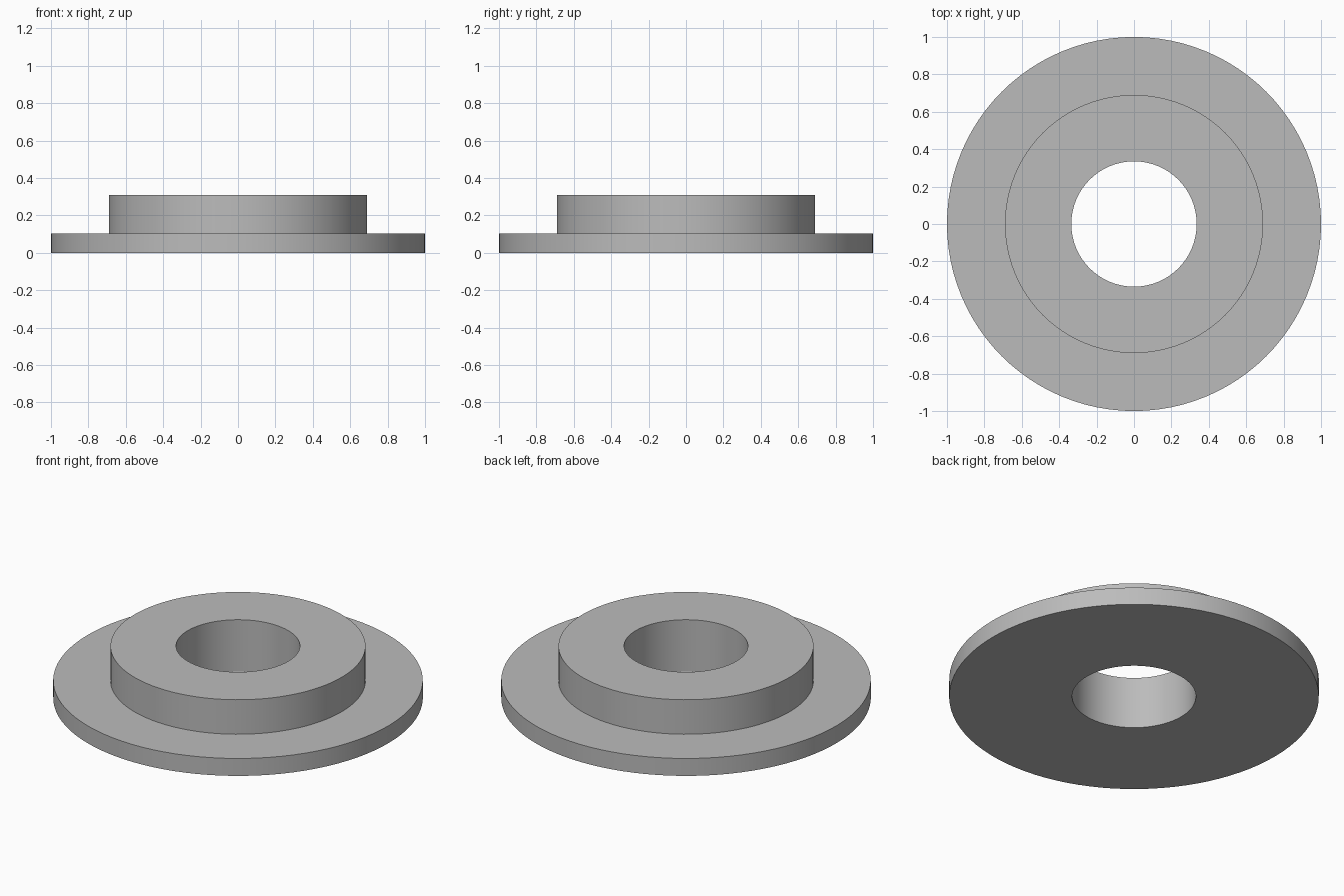
import bpy
import bmesh
import math

SEGMENTS = 96

cube = bpy.data.objects.get("Cube")
if cube:
    bpy.data.objects.remove(cube, do_unlink=True)

# Plain grey material
grey = bpy.data.materials.new("grey")
grey.use_nodes = True
colour = (0.5, 0.5, 0.5, 1.0)
grey.diffuse_color = colour
grey.node_tree.nodes["Principled BSDF"].inputs["Base Color"].default_value = colour


def lathe(name, profile):
    """Revolve a closed (radius, height) profile around the z axis."""
    bm = bmesh.new()
    verts = [bm.verts.new((r, 0, z)) for r, z in profile]
    edges = [bm.edges.new((a, b)) for a, b in zip(verts, verts[1:] + verts[:1])]
    bmesh.ops.spin(bm, geom=verts + edges, cent=(0, 0, 0), axis=(0, 0, 1),
                   angle=math.tau, steps=SEGMENTS, use_merge=True)
    bmesh.ops.remove_doubles(bm, verts=bm.verts, dist=1e-5)
    bmesh.ops.recalc_face_normals(bm, faces=bm.faces)
    mesh = bpy.data.meshes.new(name)
    bm.to_mesh(mesh)
    bm.free()
    mesh.materials.append(grey)
    obj = bpy.data.objects.new(name, mesh)
    bpy.context.collection.objects.link(obj)
    bpy.ops.object.select_all(action="DESELECT")
    obj.select_set(True)
    bpy.context.view_layer.objects.active = obj
    bpy.ops.object.shade_smooth_by_angle(angle=math.radians(30))
    return obj


# Wide flange, raised hub and straight through bore in one turned body
bore, hub, rim = 0.335, 0.69, 1.0
flange_top, hub_top = 0.104, 0.31
lathe("flanged_bushing", [
    (bore, 0), (rim, 0), (rim, flange_top),
    (hub, flange_top), (hub, hub_top), (bore, hub_top),
])
